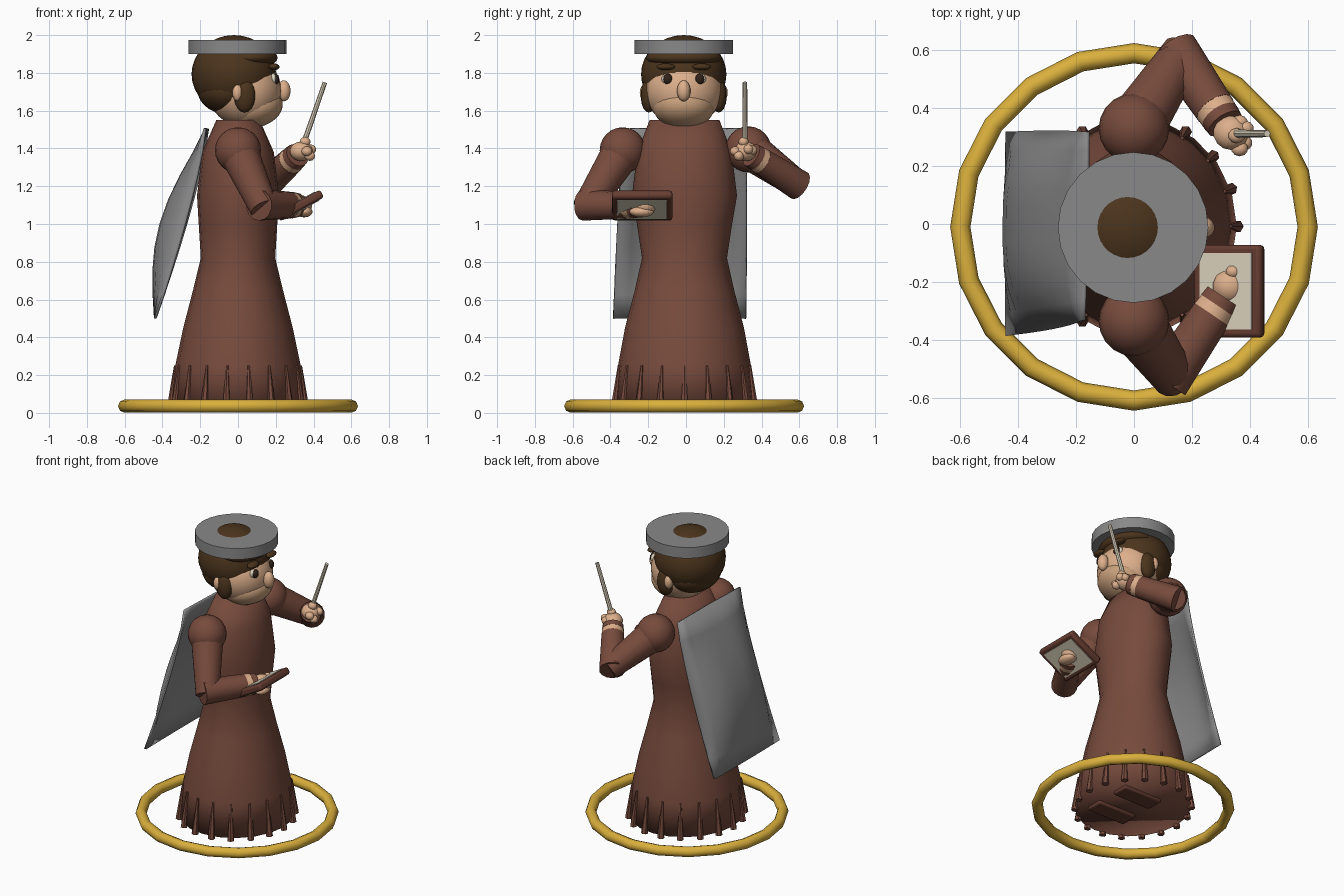
import bpy, bmesh, math
from mathutils import Vector

if "Cube" in bpy.data.objects:
    bpy.data.objects.remove(bpy.data.objects["Cube"])


def material(name, r, g, b):
    m = bpy.data.materials.new(name)
    m.use_nodes = True
    m.diffuse_color = (r, g, b, 1)
    m.node_tree.nodes["Principled BSDF"].inputs["Base Color"].default_value = (r, g, b, 1)
    return m


ROBE = material("robe brown", .185, .07, .046)
LEATHER = material("dark red brown", .13, .045, .03)
HAIR = material("hair brown", .07, .034, .012)
SKIN = material("skin", .72, .43, .26)
JAW = material("shaded skin", .58, .35, .2)
GOLD = material("gold", .7, .43, .045)
GREY = material("cloth grey", .25, .25, .25)
PAPER = material("parchment", .72, .65, .51)
DARK = material("eye dark", .03, .016, .01)


def finish(ob, name, mat, angle=40):
    ob.name = name
    ob.data.materials.append(mat)
    bpy.ops.object.select_all(action="DESELECT")
    ob.select_set(True)
    bpy.context.view_layer.objects.active = ob
    bpy.ops.object.shade_smooth_by_angle(angle=math.radians(angle))
    return ob


def from_bmesh(bm, name, mat, angle=40):
    bmesh.ops.recalc_face_normals(bm, faces=bm.faces)
    mesh = bpy.data.meshes.new(name)
    bm.to_mesh(mesh)
    bm.free()
    ob = bpy.data.objects.new(name, mesh)
    bpy.context.collection.objects.link(ob)
    return finish(ob, name, mat, angle)


def ball(name, loc, radii, mat, seg=20, rot=(0, 0, 0)):
    bpy.ops.mesh.primitive_uv_sphere_add(segments=seg, ring_count=seg // 2 + 2, location=loc, rotation=rot)
    ob = bpy.context.object
    ob.scale = radii
    return finish(ob, name, mat, 60)


def rod(name, a, b, r1, r2, mat, sides=14):
    a, b = Vector(a), Vector(b)
    bpy.ops.mesh.primitive_cone_add(vertices=sides, radius1=r1, radius2=r2, depth=(b - a).length,
                                    location=(a + b) / 2)
    ob = bpy.context.object
    ob.rotation_euler = (b - a).to_track_quat("Z", "Y").to_euler()
    return finish(ob, name, mat)


def box(name, loc, size, mat, rot=(0, 0, 0), bevel=0):
    bpy.ops.mesh.primitive_cube_add(size=1, location=loc, rotation=rot)
    ob = bpy.context.object
    ob.scale = size
    bpy.ops.object.transform_apply(location=False, rotation=False, scale=True)
    if bevel:
        mod = ob.modifiers.new("bevel", "BEVEL")
        mod.width, mod.segments = bevel, 2
    return finish(ob, name, mat, 30)


# Ground hoop
bpy.ops.mesh.primitive_torus_add(major_segments=20, minor_segments=8, major_radius=.6,
                                 minor_radius=.035, location=(0, -.01, .036))
finish(bpy.context.object, "base_hoop", GOLD, 80)

# Robe: elliptical loft of (height, x radius, y radius)
profile = [(.03, .355, .375), (.25, .332, .352), (.45, .29, .315), (.65, .238, .263), (.82, .197, .225),
           (1.0, .208, .252), (1.15, .217, .278), (1.38, .19, .25), (1.55, .115, .185)]
bm = bmesh.new()
SIDES = 20
rings = []
for z, rx, ry in profile:
    rings.append([bm.verts.new((rx * math.cos(k * math.tau / SIDES), ry * math.sin(k * math.tau / SIDES) - .008, z))
                  for k in range(SIDES)])
for low, high in zip(rings, rings[1:]):
    for k in range(SIDES):
        n = (k + 1) % SIDES
        bm.faces.new((low[k], low[n], high[n], high[k]))
bm.faces.new(rings[0])
bm.faces.new(rings[-1])
from_bmesh(bm, "robe", ROBE, 180)

# Hem fringe and shoes
for k in range(18):
    c, s = math.cos(k * math.tau / 18), math.sin(k * math.tau / 18)
    rod("hem_fringe", (.357 * c, .377 * s - .008, .012), (.332 * c, .352 * s - .008, .25), .022, .007, ROBE, 6)
for y in (-.135, .115):
    box("shoe", (.07, y, .035), (.29, .12, .05), LEATHER, bevel=.01)

# Arms: shoulder, elbow, wrist for each side
arms = {"right": ((0, -.335, 1.39), (.13, -.518, 1.10), (.333, -.215, 1.10)),
        "left": ((0, .33, 1.395), (.16, .575, 1.22), (.335, .315, 1.385))}
for side, points in arms.items():
    shoulder, elbow, wrist = map(Vector, points)
    along = (wrist - elbow).normalized()
    ball(side + "_shoulder", shoulder, (.122, .122, .122), ROBE)
    rod(side + "_upper_arm", shoulder, elbow + (elbow - shoulder).normalized() * .025, .105, .075, ROBE)
    cut = elbow.lerp(wrist, .68)
    band = elbow.lerp(wrist, .78)
    cuff = elbow.lerp(wrist, .88)
    rod(side + "_sleeve", elbow - along * .035, cut, .082, .072, ROBE)
    rod(side + "_wrist_band", cut, band, .071, .069, SKIN)
    rod(side + "_cuff", band, cuff, .07, .066, ROBE)
    ball(side + "_hand", wrist, (.062, .06, .052), SKIN, 14)

# Fingers
for dx, dy, dz in ((.03, -.045, .0), (.045, -.025, -.025), (.05, .025, .01), (.03, .045, .005), (.02, 0, .05)):
    ball("left_finger", (.335 + dx, .305 + dy, 1.385 + dz), (.03, .027, .026), SKIN, 10)
ball("right_thumb", (.342, -.165, 1.125), (.026, .024, .024), SKIN, 10)
ball("right_fingers", (.35, -.235, 1.065), (.045, .065, .03), SKIN, 12)

# Wand
rod("wand", (.325, .312, 1.36), (.46, .312, 1.75), .015, .012, PAPER, 8)

# Tilted tablet with a parchment panel on both faces
tilt = math.radians(-29)
centre = Vector((.329, -.232, 1.098))
up = Vector((math.sin(tilt), 0, math.cos(tilt)))
box("tablet_frame", centre, (.264, .32, .046), LEATHER, (0, tilt, 0), .014)
for side in (-1, 1):
    box("tablet_panel", centre + up * side * .023, (.205, .265, .008), PAPER, (0, tilt, 0))

# Head
Y = -.012
ball("face", (.035, Y, 1.705), (.195, .203, .19), SKIN, 28)
ball("jaw", (.084, Y, 1.617), (.155, .163, .108), JAW, 24, (0, math.radians(-12), 0))
ball("hair", (-.022, Y, 1.793), (.224, .226, .207), HAIR, 28)
ball("hair_back", (-.05, Y, 1.71), (.165, .2, .13), HAIR, 24)
ball("hair_fringe", (.05, Y, 1.88), (.16, .2, .06), HAIR, 20)
ball("nose", (.243, Y, 1.705), (.036, .036, .056), SKIN, 14)
for s in (-1, 1):
    ball("sideburn", (.035, Y + s * .185, 1.68), (.058, .043, .09), HAIR, 14)
    ball("ear", (-.002, Y + s * .205, 1.695), (.028, .028, .045), SKIN, 12)
    ball("eye_white", (.186, Y + s * .09, 1.768), (.02, .028, .029), PAPER, 12)
    ball("eye", (.199, Y + s * .084, 1.767), (.02, .025, .029), DARK, 12)
    ball("eyebrow", (.19, Y + s * .095, 1.832), (.03, .05, .018), HAIR, 12)

# Flat round hat, the crown of hair showing through
rod("hat", (-.003, Y, 1.9), (-.003, Y, 1.975), .26, .26, GREY, 24)

# Cape: bowed sheet sloping away from the shoulders, wider on the right side
bm = bmesh.new()
ROWS, COLS = 8, 10
grid = []
for i in range(ROWS + 1):
    t = i / ROWS
    row = []
    for j in range(COLS + 1):
        s = j / COLS * 2 - 1
        right = max(-s, 0)
        x = -.16 - .278 * t ** 1.3 - .135 * math.sin(math.pi * t) * (1 - abs(s) ** 3) - .015 * right * (1 - t)
        y = s * .318 - right * (.015 + .053 * t)
        row.append(bm.verts.new((x, y, 1.505 - 1.005 * t)))
    grid.append(row)
for r0, r1 in zip(grid, grid[1:]):
    for j in range(COLS):
        bm.faces.new((r0[j], r0[j + 1], r1[j + 1], r1[j]))
cape = from_bmesh(bm, "cape", GREY, 50)
thick = cape.modifiers.new("thickness", "SOLIDIFY")
thick.thickness, thick.offset = .014, 0
